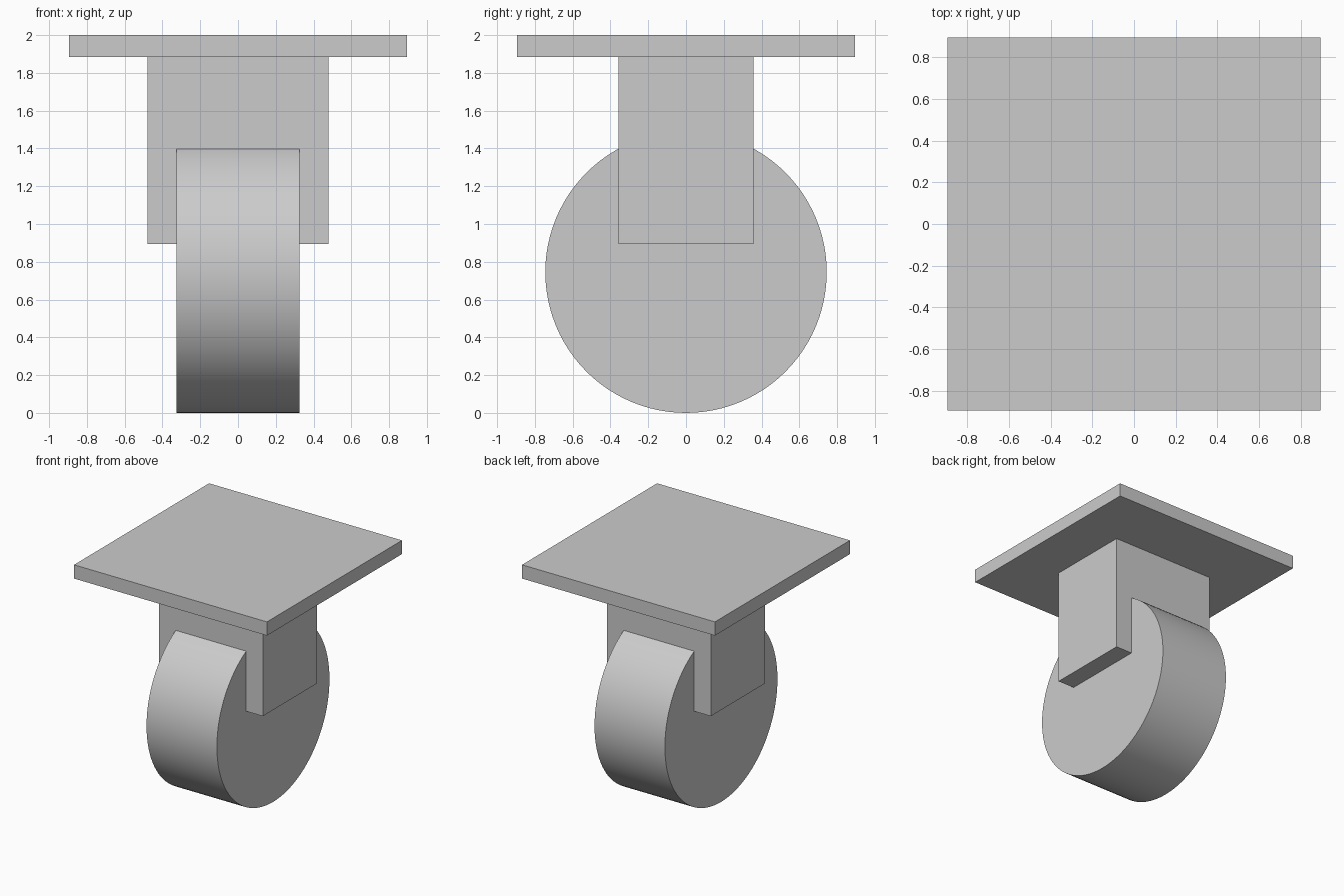
import bpy
import math

cube = bpy.data.objects.get("Cube")
if cube:
    bpy.data.objects.remove(cube, do_unlink=True)

# Single grey material
grey = bpy.data.materials.new("plain grey")
grey.use_nodes = True
colour = (0.6, 0.6, 0.6, 1)
grey.diffuse_color = colour
grey.node_tree.nodes["Principled BSDF"].inputs["Base Color"].default_value = colour


def finish(name):
    ob = bpy.context.object
    ob.name = ob.data.name = name
    ob.data.materials.append(grey)
    bpy.ops.object.transform_apply(location=False, rotation=True, scale=True)
    return ob


def box(name, width, depth, bottom, top):
    bpy.ops.mesh.primitive_cube_add(size=1, location=(0, 0, (bottom + top) / 2))
    bpy.context.object.scale = (width, depth, top - bottom)
    return finish(name)


# Square mounting plate
PLATE_BOTTOM = 1.885
box("mounting_plate", 1.787, 1.787, PLATE_BOTTOM, 2)

# Block housing that straddles the wheel
housing = box("housing", 0.96, 0.715, 0.895, PLATE_BOTTOM)

# Wheel, axle along x
RADIUS = 0.745
bpy.ops.mesh.primitive_cylinder_add(
    vertices=96, radius=RADIUS, depth=0.652,
    location=(0, 0, RADIUS), rotation=(0, math.pi / 2, 0))
wheel = finish("wheel")
bpy.ops.object.shade_smooth_by_angle(angle=math.radians(30))

# Wheel recess cut into the housing
cut = housing.modifiers.new("wheel_recess", "BOOLEAN")
cut.operation = "DIFFERENCE"
cut.solver = "EXACT"
cut.object = wheel
